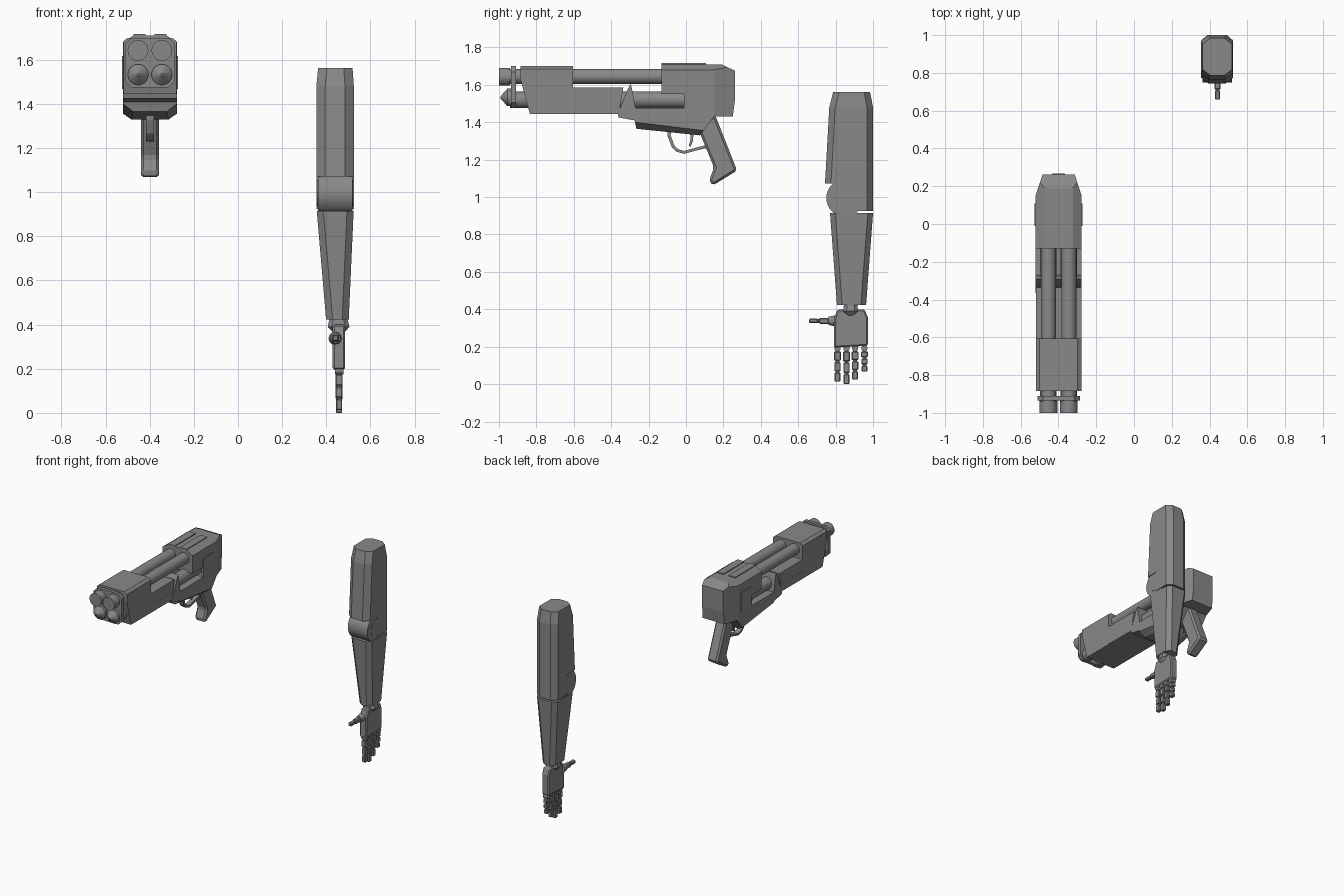
import bpy, bmesh, math
from mathutils import Vector, Matrix

GREY = bpy.data.materials.new("gunmetal_grey")
GREY.diffuse_color = (0.25, 0.25, 0.25, 1)
GX = -0.399   # gun centre plane
AX = 0.44     # arm centre plane


def finish(name, bm, bevel=0, smooth=False):
    bmesh.ops.recalc_face_normals(bm, faces=bm.faces[:])
    me = bpy.data.meshes.new(name)
    bm.to_mesh(me)
    bm.free()
    me.materials.append(GREY)
    ob = bpy.data.objects.new(name, me)
    bpy.context.collection.objects.link(ob)
    if bevel:
        m = ob.modifiers.new("bevel", 'BEVEL')
        m.width, m.segments, m.limit_method = bevel, 1, 'ANGLE'
    if smooth:
        bpy.ops.object.select_all(action='DESELECT')
        ob.select_set(True)
        bpy.context.view_layer.objects.active = ob
        bpy.ops.object.shade_smooth_by_angle(angle=math.radians(35))
    return ob


def side_profile(name, pts, xc, half, chamfers=(), bevel=0):
    """Extrude a (y, z) outline across x, then slice off mirrored chamfers given as 3 points."""
    bm = bmesh.new()
    f = bm.faces.new([bm.verts.new((-half, y, z)) for y, z in pts])
    r = bmesh.ops.extrude_face_region(bm, geom=[f])
    bmesh.ops.translate(bm, verts=[v for v in r['geom'] if isinstance(v, bmesh.types.BMVert)],
                        vec=(2 * half, 0, 0))
    for tri in chamfers:
        for s in (1, -1):
            a, b, c = [Vector((p[0] * s, p[1], p[2])) for p in tri]
            n = (b - a).cross(c - a)
            if n.x * s < 0:
                n = -n
            bmesh.ops.bisect_plane(bm, geom=bm.verts[:] + bm.edges[:] + bm.faces[:],
                                   plane_co=a, plane_no=n, clear_outer=True)
            bmesh.ops.holes_fill(bm, edges=[e for e in bm.edges if e.is_boundary], sides=0)
    bmesh.ops.translate(bm, verts=bm.verts[:], vec=(xc, 0, 0))
    return finish(name, bm, bevel)


def box(name, x0, x1, y0, y1, z0, z1, bevel=0):
    return side_profile(name, [(y0, z0), (y1, z0), (y1, z1), (y0, z1)],
                        (x0 + x1) / 2, (x1 - x0) / 2, bevel=bevel)


def loft(name, rings, cx, cy):
    """Stack of chamfered rectangles: (z, x0, x1, y0, y1); cx, cy are the corner cuts."""
    bm = bmesh.new()
    loops = []
    for z, a, b, c, d in rings:
        pts = [(a + cx, c), (b - cx, c), (b, c + cy), (b, d - cy),
               (b - cx, d), (a + cx, d), (a, d - cy), (a, c + cy)]
        loops.append([bm.verts.new((x, y, z)) for x, y in pts])
    for p, q in zip(loops, loops[1:]):
        for i in range(8):
            bm.faces.new((p[i], p[(i + 1) % 8], q[(i + 1) % 8], q[i]))
    bm.faces.new(loops[0])
    bm.faces.new(loops[-1])
    return finish(name, bm)


def rod(name, axis, start, length, r1, r2=None, seg=24):
    """Cylinder or cone running from start along +x, +y or +z."""
    bm = bmesh.new()
    bmesh.ops.create_cone(bm, cap_ends=True, segments=seg, radius1=r1,
                          radius2=r1 if r2 is None else r2, depth=length)
    rot = {'x': Matrix.Rotation(math.pi / 2, 4, 'Y'),
           'y': Matrix.Rotation(-math.pi / 2, 4, 'X'), 'z': Matrix()}[axis]
    d = {'x': Vector((1, 0, 0)), 'y': Vector((0, 1, 0)), 'z': Vector((0, 0, 1))}[axis]
    bm.transform(Matrix.Translation(Vector(start) + d * length / 2) @ rot)
    return finish(name, bm, smooth=True)


# ---- Gun: receiver with chamfered top, bottom and tapered rear
side_profile("receiver", [
    (-0.13, 1.71), (0.19, 1.71), (0.262, 1.675), (0.262, 1.52), (0.25, 1.43), (0.15, 1.43),
    (0.075, 1.33), (-0.265, 1.365), (-0.275, 1.41), (-0.36, 1.425), (-0.365, 1.445),
    (-0.31, 1.58), (-0.295, 1.605), (-0.285, 1.56), (-0.27, 1.475), (0.0, 1.475),
    (0.015, 1.51), (0.0, 1.55), (-0.13, 1.55)], GX, 0.122, chamfers=[
        ((0.122, 0, 1.68), (0.075, 0, 1.71), (0.122, 0.1, 1.68)),
        ((0.122, 0.15, 1.5), (0.085, 0.262, 1.5), (0.122, 0.15, 1.6)),
        ((0.122, -0.27, 1.40), (0.075, -0.27, 1.365), (0.122, 0.1, 1.355))])

for s in (-1, 1):
    # raised plates on the receiver's top and flanks
    x = sorted((GX + s * 0.02, GX + s * 0.074))
    box("top_plate", *x, -0.13, 0.108, 1.69, 1.716)
    x = sorted((GX + s * 0.11, GX + s * 0.127))
    box("flank_plate", *x, -0.01, 0.108, 1.468, 1.618)

    # upper and lower barrels with muzzle collars
    bx = GX + s * 0.054
    rod("upper_barrel", 'y', (bx, -0.98, 1.645), 0.9, 0.04)
    rod("lower_barrel", 'y', (bx, -0.94, 1.52), 0.95, 0.044)
    rod("upper_muzzle", 'y', (bx, -1.0, 1.643), 0.06, 0.047)
    rod("lower_muzzle", 'y', (bx, -0.955, 1.533), 0.04, 0.047)
    rod("pointed_tip", 'y', (bx, -0.992, 1.533), 0.037, 0.006, 0.047)

# muzzle bracket
side_profile("muzzle_bracket", [(-0.935, 1.475), (-0.91, 1.475), (-0.91, 1.70), (-0.935, 1.70)],
             GX, 0.113, chamfers=[((0.113, 0, 1.67), (0.083, 0, 1.70), (0.113, 1, 1.67)),
                                  ((0.113, 0, 1.505), (0.083, 0, 1.475), (0.113, 1, 1.505))])

# front shroud with long lower fore-end
side_profile("shroud", [
    (-0.885, 1.70), (-0.605, 1.70), (-0.605, 1.585), (-0.335, 1.585), (-0.35, 1.50),
    (-0.36, 1.445), (-0.835, 1.445), (-0.885, 1.63)], GX, 0.12, chamfers=[
        ((0.12, 0, 1.685), (0.10, 0, 1.70), (0.12, 1, 1.685))])
box("fore_end_pad", GX - 0.121, GX + 0.121, -0.61, -0.36, 1.45, 1.50)

# grip, trigger guard and trigger
side_profile("grip", [
    (0.06, 1.37), (0.155, 1.44), (0.171, 1.40), (0.273, 1.142), (0.144, 1.062),
    (0.123, 1.088), (0.15, 1.158), (0.075, 1.34)], GX, 0.041, bevel=0.012)
side_profile("trigger_guard", [
    (-0.10, 1.36), (-0.098, 1.325), (-0.075, 1.265), (-0.05, 1.242), (-0.01, 1.231),
    (0.06, 1.250), (0.11, 1.262), (0.11, 1.278), (0.06, 1.266), (-0.01, 1.247),
    (-0.042, 1.256), (-0.062, 1.275), (-0.082, 1.33), (-0.08, 1.36)], GX, 0.018)
side_profile("trigger", [(0.02, 1.36), (0.042, 1.36), (0.037, 1.30), (0.025, 1.27),
                         (0.015, 1.275), (0.025, 1.31)], GX, 0.01)

# ---- Arm: upper arm, elbow and forearm
loft("upper_arm", [
    (1.072, 0.355, 0.525, 0.743, 1.0), (1.479, 0.355, 0.525, 0.766, 1.0),
    (1.563, 0.363, 0.519, 0.787, 0.984)], 0.04, 0.032)
side_profile("elbow_guard", [(0.862, 0.925), (1.0, 0.925), (1.0, 1.08), (0.862, 1.08)],
             AX, 0.085, chamfers=[((0.085, 0.968, 1), (0.045, 1.0, 1), (0.085, 0.968, 1.1))])
rod("elbow_joint", 'x', (0.363, 0.85, 0.995), 0.157, 0.1, seg=32)
rod("elbow_hub", 'x', (0.359, 0.85, 0.995), 0.163, 0.06, seg=32)
loft("forearm", [
    (0.424, 0.399, 0.502, 0.807, 0.963), (0.914, 0.357, 0.524, 0.77, 1.0)], 0.03, 0.028)

# wrist
loft("wrist_ball", [(0.365, 0.43, 0.483, 0.85, 0.91), (0.39, 0.407, 0.505, 0.84, 0.92),
                    (0.43, 0.415, 0.495, 0.845, 0.915)], 0.018, 0.018)

# palm
side_profile("palm", [
    (0.79, 0.345), (0.81, 0.40), (0.955, 0.40), (0.973, 0.355), (0.973, 0.205),
    (0.79, 0.195)], 0.457, 0.028, bevel=0.008)

# thumb pointing forward
rod("thumb_base", 'y', (0.442, 0.762, 0.338), 0.05, 0.022, 0.032, seg=12)
box("thumb_inner", 0.426, 0.458, 0.712, 0.765, 0.322, 0.354, 0.005)
rod("thumb_knuckle", 'y', (0.442, 0.70, 0.338), 0.02, 0.01, seg=8)
box("thumb_outer", 0.428, 0.456, 0.658, 0.706, 0.326, 0.35, 0.005)

# four fingers, each with three segments and a thin core
for y, tip in ((0.81, 0.013), (0.858, 0.0), (0.904, 0.024), (0.954, 0.067)):
    rod("finger_core", 'z', (0.46, y, tip + 0.02), 0.19 - tip, 0.011, seg=8)
    rod("finger_knuckle", 'x', (0.44, y, 0.192), 0.038, 0.017, seg=12)
    step = (0.182 - tip) / 3
    for i in range(3):
        z = tip + i * step
        w = 0.0155 + 0.0015 * i
        box("finger_segment", 0.458 - w * 0.9, 0.458 + w * 0.9, y - w, y + w,
            z, z + step - 0.008, 0.004)
